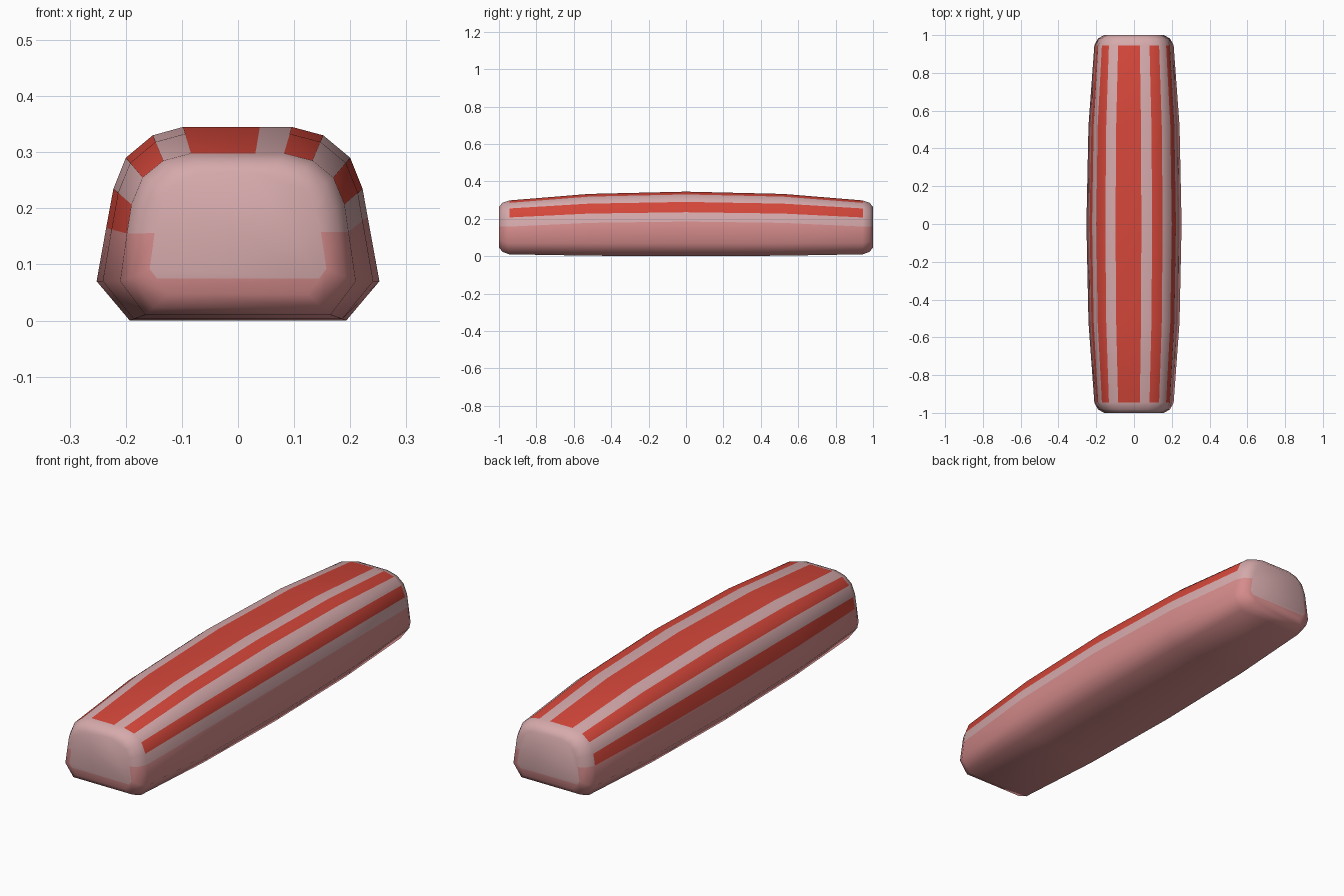
import bpy, bmesh

if "Cube" in bpy.data.objects:
    bpy.data.objects.remove(bpy.data.objects["Cube"])

def mat(name, rgb):
    m = bpy.data.materials.new(name)
    m.diffuse_color = (*rgb, 1)
    m.use_nodes = True
    m.node_tree.nodes["Principled BSDF"].inputs["Base Color"].default_value = m.diffuse_color
    return m

PALE, PINK, RED = 0, 1, 2
mats = [mat("pale_pink", (0.67, 0.40, 0.41)),
        mat("warm_pink", (0.67, 0.26, 0.26)),
        mat("red", (0.66, 0.062, 0.042))]

# Cross-section: middle (x, z), end (x, z), colour of the strip that follows
profile = [
    (-0.193, 0.000, -0.165, 0.010, PINK),
    (0.193, 0.000, 0.165, 0.010, PINK),
    (0.252, 0.070, 0.210, 0.070, PINK),
    (0.231, 0.185, 0.197, 0.158, PALE),
    (0.222, 0.235, 0.190, 0.207, RED),
    (0.200, 0.290, 0.170, 0.255, PALE),
    (0.152, 0.330, 0.133, 0.285, RED),
    (0.096, 0.345, 0.082, 0.298, PALE),
    (0.039, 0.345, 0.031, 0.298, RED),
    (-0.098, 0.345, -0.084, 0.298, PALE),
    (-0.152, 0.330, -0.133, 0.285, RED),
    (-0.200, 0.290, -0.170, 0.255, PALE),
    (-0.222, 0.235, -0.190, 0.207, RED),
    (-0.235, 0.165, -0.198, 0.155, PINK),
    (-0.252, 0.070, -0.210, 0.070, PINK),
]

# Stations along the length: y, taper amount, cap scale
half = [(0.52, 0.26, 1.0), (0.945, 1.0, 1.0), (0.982, 1.0, 0.91), (1.0, 1.0, 0.75)]
stations = [(-y, t, s) for y, t, s in reversed(half)] + [(0, 0, 1)] + half
MID_Z = 0.158

bm = bmesh.new()
rings = []
for y, t, s in stations:
    ring = []
    for mx, mz, ex, ez, _ in profile:
        x, z = mx + (ex - mx) * t, mz + (ez - mz) * t
        ring.append(bm.verts.new((x * s, y, MID_Z + (z - MID_Z) * s)))
    rings.append(ring)

# Skin: stripes stop before the rounded caps
n = len(profile)
for a, b, sa, sb in zip(rings, rings[1:], stations, stations[1:]):
    cap = abs(sa[0] + sb[0]) / 2 > 0.945
    for i in range(n):
        j = (i + 1) % n
        f = bm.faces.new((a[i], a[j], b[j], b[i]))
        c = profile[i][4]
        f.material_index = PALE if cap and c == RED else c

# Flat ends, cut so that the lowest strip takes the lower colour
ends = [bm.faces.new(rings[0]), bm.faces.new(rings[-1])]
for f in ends:
    geom = [f] + list(f.edges) + list(f.verts)
    bmesh.ops.bisect_plane(bm, geom=geom, plane_co=(0, 0, 0.075), plane_no=(0, 0, 1))
for f in bm.faces:
    if all(abs(v.co.y) > 0.999 for v in f.verts):
        f.material_index = PALE if f.calc_center_median().z > 0.075 else PINK
bmesh.ops.recalc_face_normals(bm, faces=bm.faces)
for f in bm.faces:
    f.smooth = True

me = bpy.data.meshes.new("striped_stick")
bm.to_mesh(me)
bm.free()
for m in mats:
    me.materials.append(m)
obj = bpy.data.objects.new("striped_stick", me)
bpy.context.collection.objects.link(obj)
